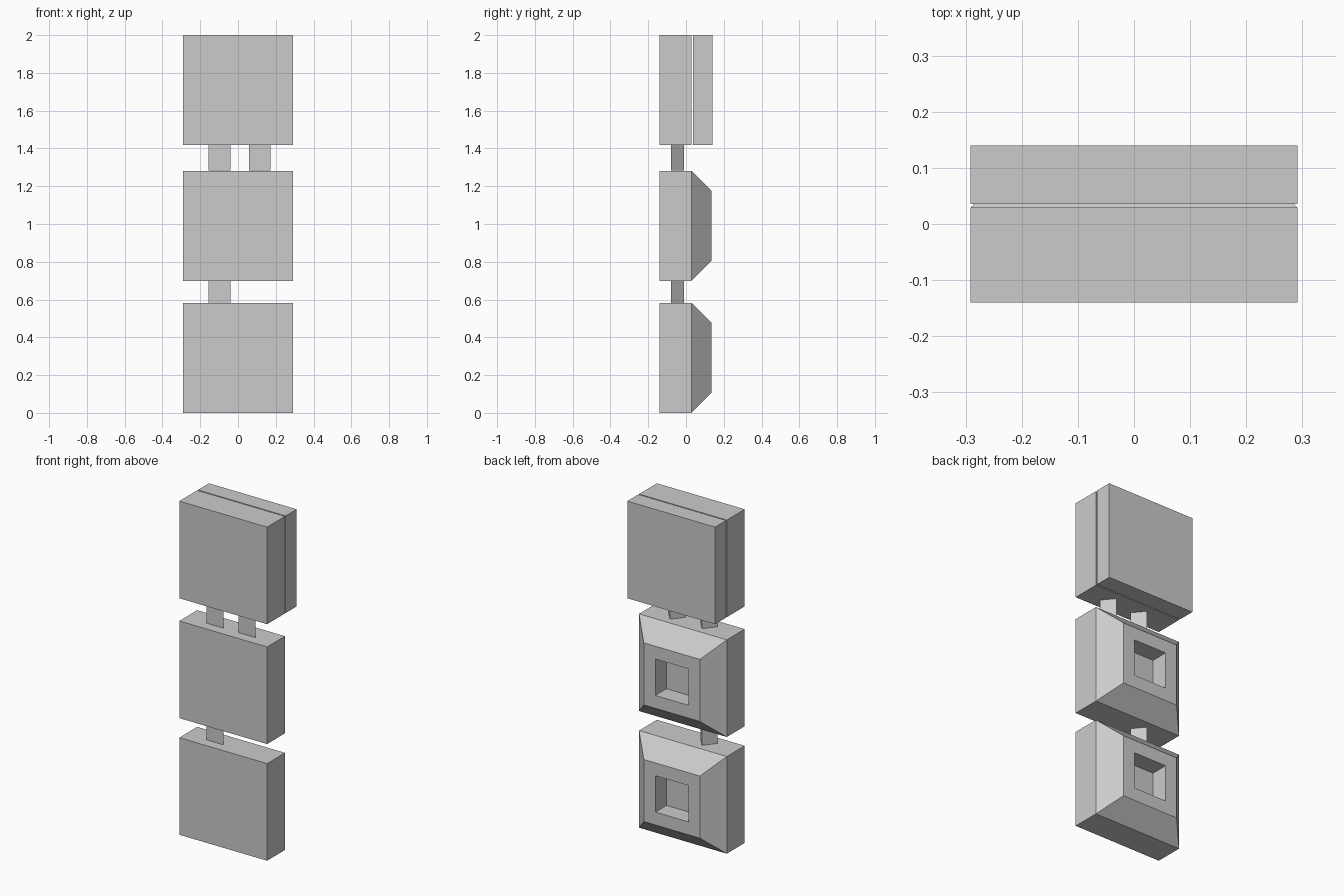
import bpy, bmesh

if "Cube" in bpy.data.objects:
    bpy.data.objects.remove(bpy.data.objects["Cube"])

HALF = 0.291      # half width of each block
H = 0.583         # block height
FRONT, SEAM, BACK = -0.14, 0.029, 0.14
BEVEL = 0.105


def make(name, verts, faces):
    bm = bmesh.new()
    vs = [bm.verts.new(v) for v in verts]
    for f in faces:
        bm.faces.new([vs[i] for i in f])
    bmesh.ops.recalc_face_normals(bm, faces=bm.faces)
    me = bpy.data.meshes.new(name)
    bm.to_mesh(me)
    bm.free()
    ob = bpy.data.objects.new(name, me)
    bpy.context.collection.objects.link(ob)
    return ob


def ring(r, y, zc):
    return [(-r, y, zc - r), (r, y, zc - r), (r, y, zc + r), (-r, y, zc + r)]


def slab(name, y0, y1, zc):
    faces = [(0, 1, 2, 3), (4, 5, 6, 7)]
    faces += [(i, (i + 1) % 4, (i + 1) % 4 + 4, i + 4) for i in range(4)]
    return make(name, ring(HALF, y0, zc) + ring(HALF, y1, zc), faces)


def bevelled_socket(name, zc, hole=0.109):
    # sloped frame with a square hole through to the slab
    y1 = SEAM + BEVEL
    rings = [(HALF, SEAM), (HALF - BEVEL, y1), (hole, y1), (hole, SEAM)]
    verts = [v for r, y in rings for v in ring(r, y, zc)]
    faces = []
    for k in range(4):
        a, b = 4 * k, 4 * ((k + 1) % 4)
        for i in range(4):
            j = (i + 1) % 4
            faces.append((a + i, a + j, b + j, b + i))
    return make(name, verts, faces)


def peg(name, xc, z0, z1):
    # triangular prism, flat side to the front
    tri = [(xc - 0.057, -0.079), (xc + 0.057, -0.079), (xc, -0.01)]
    verts = [(x, y, z) for z in (z0, z1) for x, y in tri]
    faces = [(0, 1, 2), (3, 4, 5)]
    faces += [(i, (i + 1) % 3, (i + 1) % 3 + 3, i + 3) for i in range(3)]
    return make(name, verts, faces)


# Lower and middle blocks
bottoms = {"lower": 0.0, "middle": 0.699, "upper": 2.0 - H}
for label in ("lower", "middle"):
    zc = bottoms[label] + H / 2
    slab(label + "_front_slab", FRONT, SEAM, zc)
    bevelled_socket(label + "_back_socket", zc)

# Upper block: two slabs with a thin gap
zc = bottoms["upper"] + H / 2
slab("upper_front_slab", FRONT, SEAM, zc)
slab("upper_back_slab", 0.036, BACK, zc)

# Connecting pegs
peg("lower_peg", -0.098, H, bottoms["middle"])
for side, x in (("left", -0.098), ("right", 0.114)):
    peg("upper_peg_" + side, x, bottoms["middle"] + H, bottoms["upper"])
